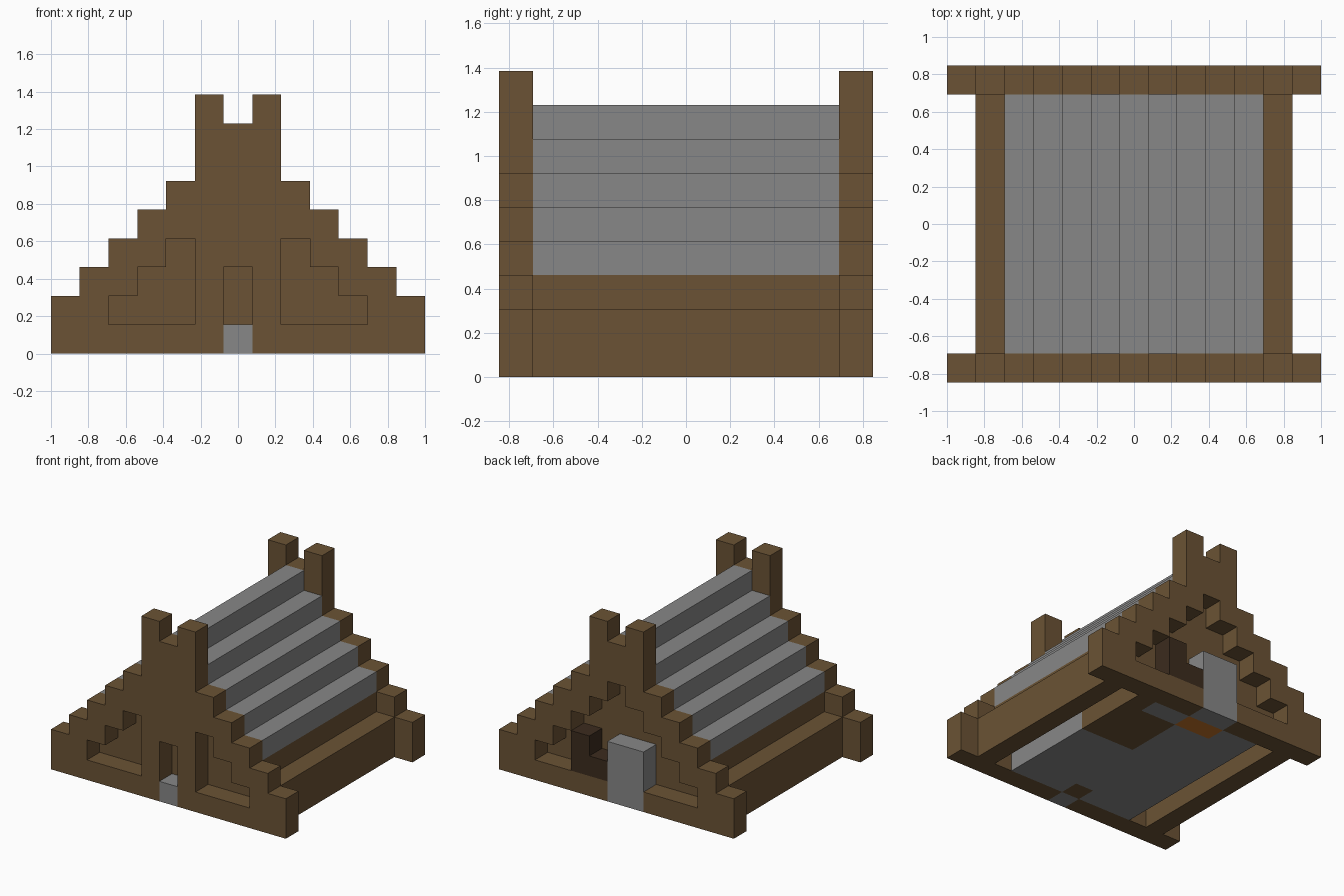
import bpy, bmesh
from math import radians
from mathutils import Vector

cube = bpy.data.objects.get("Cube")
if cube:
    bpy.data.objects.remove(cube, do_unlink=True)

U = 2 / 13  # edge length of one building block


def material(name, rgb):
    m = bpy.data.materials.new(name)
    m.use_nodes = True
    m.diffuse_color = (*rgb, 1)
    m.node_tree.nodes["Principled BSDF"].inputs["Base Color"].default_value = (*rgb, 1)
    return m


WOOD = material("brown wood", (0.147, 0.086, 0.035))
STONE = material("grey stone", (0.242, 0.242, 0.242))
DARK = material("dark wood", (0.045, 0.025, 0.013))
ORANGE = material("orange clay", (0.55, 0.17, 0.02))


def span(xs, ys, zs):
    """Set of block cells between inclusive ranges."""
    return {(x, y, z)
            for x in range(xs[0], xs[1] + 1)
            for y in range(ys[0], ys[1] + 1)
            for z in range(zs[0], zs[1] + 1)}


def build(name, cells, mat):
    """Join block cells into one object that keeps only its outer faces."""
    bm = bmesh.new()
    for cell in cells:
        centre = Vector((cell[0], cell[1], cell[2] + 0.5))
        for axis in range(3):
            for sign in (-1, 1):
                n = Vector((0, 0, 0))
                n[axis] = sign
                if tuple(int(a + b) for a, b in zip(cell, n)) in cells:
                    continue
                s = Vector((0, 0, 0))
                s[(axis + 1) % 3] = 0.5
                t = n.cross(s)
                corners = [-s - t, s - t, s + t, t - s]
                bm.faces.new([bm.verts.new((centre + n / 2 + c) * U) for c in corners])
    bmesh.ops.remove_doubles(bm, verts=bm.verts[:], dist=U / 100)
    bmesh.ops.dissolve_limit(bm, angle_limit=radians(1), verts=bm.verts[:], edges=bm.edges[:])
    me = bpy.data.meshes.new(name)
    bm.to_mesh(me)
    bm.free()
    me.materials.append(mat)
    ob = bpy.data.objects.new(name, me)
    bpy.context.collection.objects.link(ob)


def gable(y):
    """Stepped end wall with two raised posts beside the ridge."""
    return {(x, y, z) for x in range(-6, 7)
            for z in range(9 if abs(x) == 1 else 8 - abs(x))}


# Doors and steps set into the end walls
front_step = span((0, 0), (-5, -5), (0, 0))
back_block = span((-1, 0), (5, 5), (0, 2))
back_stair = span((2, 2), (5, 5), (1, 2)) | span((1, 1), (5, 5), (1, 1))
build("front_step", front_step, STONE)
build("back_chimney_block", back_block, STONE)
build("back_stair", back_stair, DARK)

# Front wall: doorway and two stepped windows
windows = {c for c in gable(-5) if c[2] > 0 and abs(c[0]) > 1 and abs(c[0]) + c[2] <= 5}
doorway = span((0, 0), (-5, -5), (1, 2))
build("front_gable", gable(-5) - windows - doorway - front_step, WOOD)

# Back wall: one stepped triangular recess
recess = {c for c in gable(5) if c[2] > 0 and abs(c[0]) + c[2] <= 5}
build("back_gable", gable(5) - recess - back_block, WOOD)

# Low outer side walls
for side, x in (("left", 5), ("right", -5)):
    build(side + "_side_wall", span((x, x), (-4, 4), (0, 1)), WOOD)

# Inner body under the roof
body = set()
for z in range(1, 7):
    w = min(4, 6 - z)
    body |= span((-w, w), (-4, 4), (z, z))
build("inner_body", body, WOOD)

# Stepped roof
roof = set()
for x in range(-4, 5):
    z = 7 - abs(x)
    roof |= span((x, x), (-4, 4), (z, z))
build("stepped_roof", roof, STONE)

# Floor with wood and clay patches
wood_floor = (span((1, 3), (1, 3), (0, 0)) | span((3, 3), (4, 4), (0, 0))
              | span((0, 0), (-4, -4), (0, 0)))
clay_floor = span((-1, 0), (4, 4), (0, 0))
build("wood_floor", wood_floor, WOOD)
build("clay_floor", clay_floor, ORANGE)
build("stone_floor", span((-3, 3), (-4, 4), (0, 0)) - wood_floor - clay_floor, STONE)
